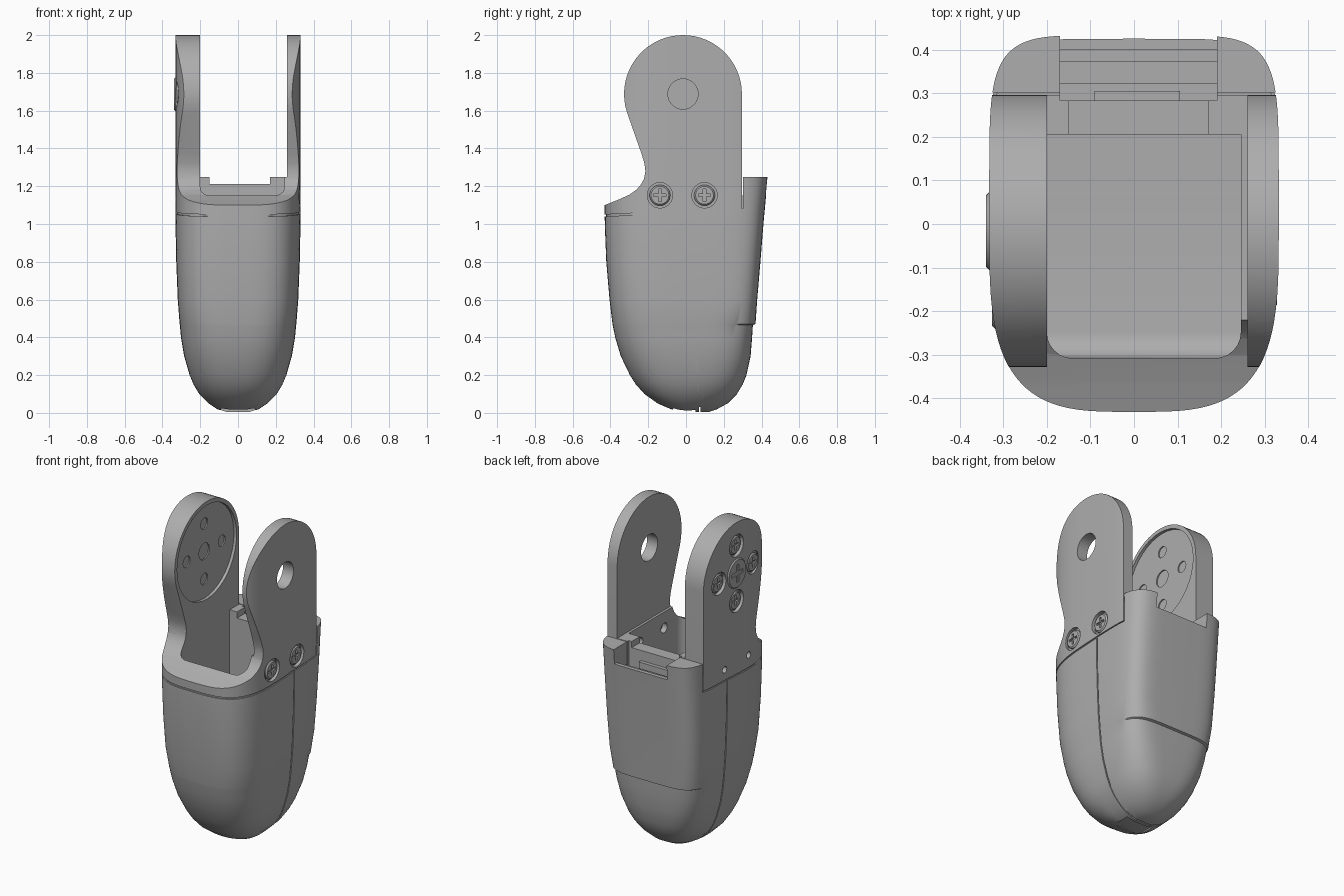
import bpy, bmesh
from math import cos, sin, pi, radians
from mathutils import Matrix, Vector

if "Cube" in bpy.data.objects:
    bpy.data.objects.remove(bpy.data.objects["Cube"], do_unlink=True)

grey = bpy.data.materials.new("plain grey")
grey.use_nodes = True
grey.diffuse_color = (0.42, 0.42, 0.42, 1)
grey.node_tree.nodes["Principled BSDF"].inputs["Base Color"].default_value = (0.42, 0.42, 0.42, 1)


def make(name, bm):
    bmesh.ops.recalc_face_normals(bm, faces=bm.faces)
    mesh = bpy.data.meshes.new(name)
    bm.to_mesh(mesh)
    bm.free()
    mesh.materials.append(grey)
    obj = bpy.data.objects.new(name, mesh)
    bpy.context.collection.objects.link(obj)
    return obj


def loft(name, rings):
    bm = bmesh.new()
    loops = [[bm.verts.new(p) for p in ring] for ring in rings]
    for a, b in zip(loops, loops[1:]):
        for i in range(len(a)):
            j = (i + 1) % len(a)
            bm.faces.new((a[i], a[j], b[j], b[i]))
    bm.faces.new(loops[0])
    bm.faces.new(loops[-1])
    return make(name, bm)


def box(name, x, y, z, round_front=0):
    bm = bmesh.new()
    bmesh.ops.create_cube(bm, size=1)
    for v in bm.verts:
        v.co = [r[0] if c < 0 else r[1] for c, r in zip(v.co, (x, y, z))]
    if round_front:
        mids = [(e, (e.verts[0].co + e.verts[1].co) / 2) for e in bm.edges]
        edges = [e for e, m in mids if m.y == e.verts[0].co.y and abs(m.y - y[0]) < 1e-4
                 and abs(m.z - z[1]) > 1e-4]
        bmesh.ops.bevel(bm, geom=edges, offset=round_front, segments=6,
                        profile=0.5, affect='EDGES')
    return make(name, bm)


def disc(name, x, y, z, r, chamfer=0):
    """Cylinder along x, optionally chamfered at the second end."""
    steps = [(x[0], r), (x[1], r)]
    if chamfer:
        d = chamfer if x[1] > x[0] else -chamfer
        steps = [(x[0], r), (x[1] - d, r), (x[1], r - chamfer)]
    return loft(name, [[(px, y + pr * cos(i * pi / 20), z + pr * sin(i * pi / 20))
                        for i in range(40)] for px, pr in steps])


def boolean(obj, other, op, keep=False):
    mod = obj.modifiers.new("cut", 'BOOLEAN')
    mod.operation, mod.object, mod.solver = op, other, 'EXACT'
    bpy.context.view_layer.objects.active = obj
    bpy.ops.object.modifier_apply(modifier=mod.name)
    if not keep:
        bpy.data.objects.remove(other, do_unlink=True)


# Outer envelope: height, half width, front depth, back depth
LEVELS = [
    (0.004, 0.06, 0.03, 0.12), (0.02, 0.11, 0.08, 0.165), (0.05, 0.155, 0.15, 0.22),
    (0.1, 0.205, 0.22, 0.27), (0.15, 0.235, 0.265, 0.3), (0.2, 0.256, 0.297, 0.32),
    (0.3, 0.285, 0.345, 0.342), (0.4, 0.302, 0.375, 0.35), (0.465, 0.308, 0.388, 0.354),
    (0.47, 0.309, 0.389, 0.368), (0.6, 0.319, 0.405, 0.377), (0.8, 0.327, 0.422, 0.394),
    (1.0, 0.331, 0.43, 0.41), (1.25, 0.332, 0.432, 0.433), (2.1, 0.332, 0.432, 0.433)]


def envelope(name, shrink=0.0):
    rings = []
    for z, hw, front, back in LEVELS:
        t = min(1, z / 0.6)
        ring = []
        for i in range(96):
            a = 2 * pi * i / 96
            c, s = cos(a), sin(a)
            n = 2.2 + t * (3.6 if s > 0 else 1.2)
            depth = back if s > 0 else front
            ring.append(((hw - shrink) * abs(c) ** (2 / n) * (1 if c > 0 else -1),
                         (depth - shrink) * abs(s) ** (2 / n) * (1 if s > 0 else -1), z))
        rings.append(ring)
    return loft(name, rings)


def piece(name, outline, shrink=0.0):
    """Part of the envelope inside a side outline of (y, z) points."""
    obj = envelope(name, shrink)
    slab = loft("slab", [[(x, y, z) for y, z in outline] for x in (-0.6, 0.6)])
    boolean(obj, slab, 'INTERSECT')
    return obj


# Main parts
PIVOT_Y, PIVOT_Z, ARM_R = -0.016, 1.688, 0.312
arc = [(PIVOT_Y + ARM_R * cos(radians(a)), PIVOT_Z + ARM_R * sin(radians(a)))
       for a in range(0, 199, 6)]
waist = [(-0.235, 1.37), (-0.22, 1.32), (-0.215, 1.28), (-0.222, 1.24), (-0.238, 1.21),
         (-0.262, 1.182), (-0.3, 1.155), (-0.36, 1.128), (-0.43, 1.1), (-0.5, 1.075)]
bracket = piece("arm_bracket", [(-0.5, 1.047), (0.07, 1.074), (0.296, 1.08)] + arc + waist)
front_shell = piece("front_shell", [(-0.6, -0.1), (0.069, -0.1), (0.069, 1.064), (-0.6, 1.032)])
back_shell = piece("back_shell", [(0.077, -0.1), (0.6, -0.1), (0.6, 1.25), (0.302, 1.25),
                                  (0.302, 1.074), (0.077, 1.067)])
core = piece("inner_core", [(-0.6, 0.03), (0.6, 0.03), (0.6, 1.085), (-0.6, 1.07)], 0.007)

# Gap between the arms, motor bay, rear slot and lowered rims
cutters = [
    (box("bay", (-0.2, 0.245), (-0.308, 0.205), (0.85, 2.5), 0.06), (bracket, front_shell, back_shell, core)),
    (box("gap", (-0.2, 0.26), (-1, 1), (1.25, 2.5)), (bracket,)),
    (box("rim_notch", (-0.15, 0.17), (0.1, 0.32), (1.212, 1.4)), (bracket, back_shell)),
    (box("slot", (-0.17, 0.19), (0.283, 0.4), (0.95, 1.4)), (bracket, back_shell, core)),
    (box("back_notch", (-0.17, 0.19), (0.36, 0.6), (1.16, 1.4)), (back_shell,)),
    (box("base_recess", (-0.09, 0.09), (-0.07, 0.05), (-0.1, 0.022)), (front_shell,))]
for cutter, targets in cutters:
    for target in targets:
        boolean(target, cutter, 'DIFFERENCE', keep=True)
    bpy.data.objects.remove(cutter, do_unlink=True)

# Rear clip bar and tab inside the slot
box("slot_bar", (-0.172, 0.192), (0.322, 0.372), (1.0, 1.12))
box("slot_tab", (-0.09, 0.106), (0.28, 0.305), (0.96, 1.15))

# Pivot hole and dished horn seat
boolean(bracket, disc("c", (0.2, 0.5), PIVOT_Y, PIVOT_Z, 0.08), 'DIFFERENCE')
boolean(bracket, disc("c", (-0.218, -0.1), PIVOT_Y, PIVOT_Z, 0.288), 'DIFFERENCE')
BOLTS = [(0.17, 0), (-0.17, 0), (0, 0.17), (0, -0.17)]
for dy, dz in BOLTS + [(0, 0)]:
    r = 0.034 if (dy or dz) else 0.05
    boolean(bracket, disc("c", (-0.225, -0.1), PIVOT_Y + dy, PIVOT_Z + dz, r), 'DIFFERENCE')


def screw(name, side, y, z, r, top):
    """Cross-head screw whose head faces outward on the given side."""
    head = disc(name, (side * (top - 0.05), side * top), y, z, r, 0.008)
    ends = sorted((side * (top - 0.012), side * (top + 0.1)))
    for w, h in ((0.6, 0.13), (0.13, 0.6)):
        boolean(head, box("c", ends, (y - r * w, y + r * w), (z - r * h, z + r * h)), 'DIFFERENCE')
    return head


# Screws with countersunk seats
parts = [bracket, front_shell, back_shell, core]
for k, y in enumerate((-0.138, 0.098)):
    seat = sorted((0.31, 0.5))
    boolean(bracket, disc("c", seat, y, 1.152, 0.067), 'DIFFERENCE')
    boolean(bracket, disc("c", (0.2, 0.29), y, 1.152, 0.03), 'DIFFERENCE')
    boolean(bracket, disc("c", (-0.5, -0.28), y, 1.14, 0.02), 'DIFFERENCE')
    parts.append(screw(f"side_screw_{k + 1}", 1, y, 1.152, 0.055, 0.328))
for k, (dy, dz) in enumerate(BOLTS):
    y, z = PIVOT_Y + dy, PIVOT_Z + dz
    boolean(bracket, disc("c", (-0.5, -0.31), y, z, 0.067), 'DIFFERENCE')
    parts.append(screw(f"horn_screw_{k + 1}", -1, y, z, 0.055, 0.326))
parts.append(screw("pivot_screw", -1, PIVOT_Y, PIVOT_Z, 0.09, 0.339))

# Smooth shading with sharp creases
bpy.ops.object.select_all(action='DESELECT')
for obj in parts:
    obj.select_set(True)
bpy.context.view_layer.objects.active = bracket
bpy.ops.object.shade_smooth_by_angle(angle=radians(30))
